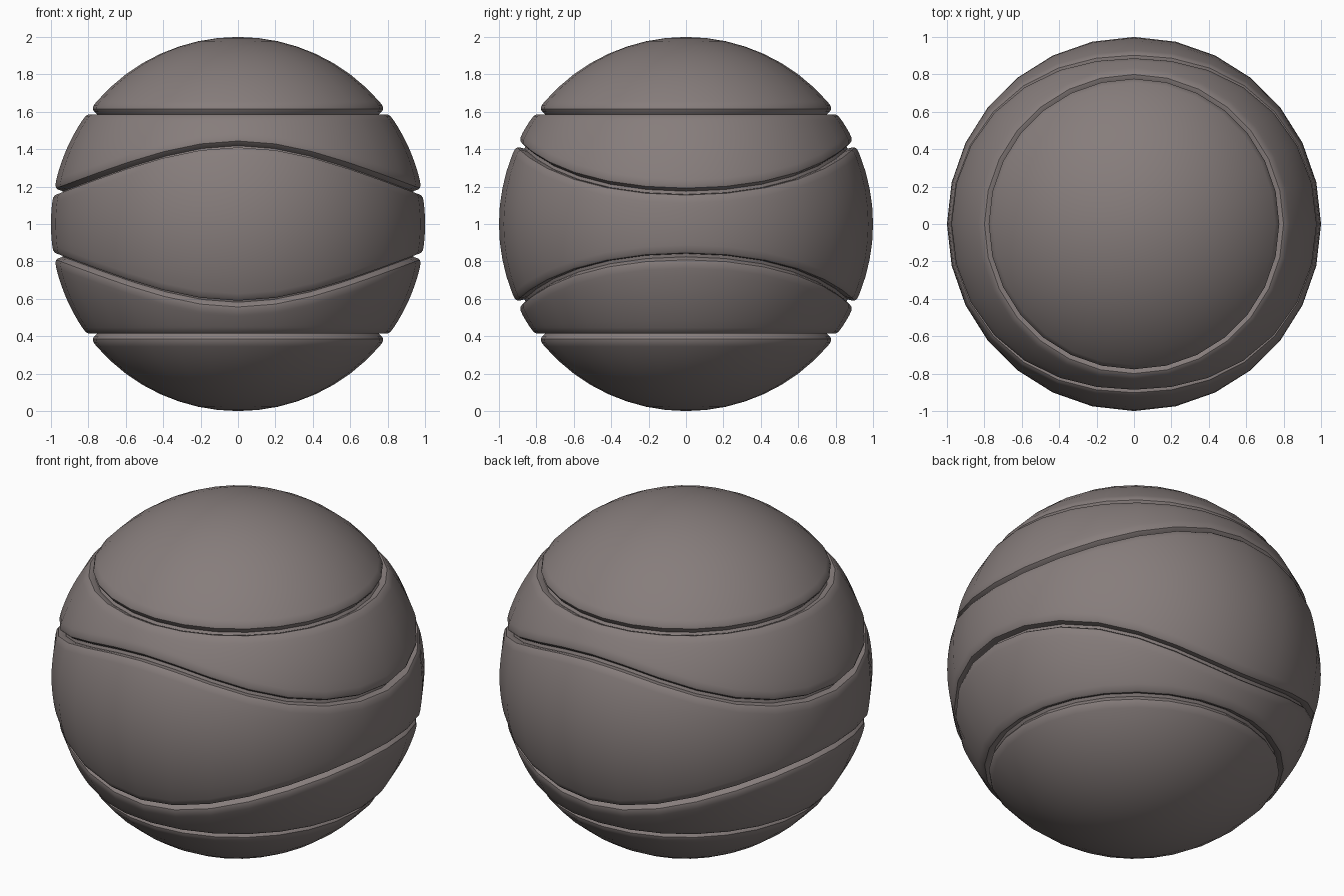
import bpy, bmesh
from math import sin, cos, asin, pi

if "Cube" in bpy.data.objects:
    bpy.data.objects.remove(bpy.data.objects["Cube"])

SEG = 28      # columns round the ball
GAP = 0.013   # half width of a groove, radians

# Groove lines: latitude as a function of the angle round z (0 = +x side)
def cap(t):
    return asin(0.606)

def wave(t):
    return asin(0.295 - 0.128 * cos(2 * t) + 0.0077 * cos(4 * t))

lines = [lambda t: -pi / 2, lambda t: -cap(t), lambda t: -wave(t),
         wave, cap, lambda t: pi / 2]
# Rounded panel lip: (distance from groove line, radius)
lip = [(GAP * 0.7, 0.953), (GAP, 0.978), (GAP + 0.006, 0.991), (GAP + 0.022, 0.9985)]
margin = GAP + 0.05

# Rings from bottom to top
rings = []
for i in range(5):
    lo, hi = lines[i], lines[i + 1]
    first, last = i == 0, i == 4
    if not first:
        rings += [(lambda t, f=lo, d=d: f(t) + d, r) for d, r in lip]
    n = 8
    for k in range(n + 1):
        if (first and k == 0) or (last and k == n):
            continue
        def inner(t, lo=lo, hi=hi, f=k / n, a=0 if first else margin, b=0 if last else margin):
            return (lo(t) + a) * (1 - f) + (hi(t) - b) * f
        rings.append((inner, 1.0))
    if not last:
        rings += [(lambda t, f=hi, d=d: f(t) - d, r) for d, r in reversed(lip)]

# Ball with grooves
bm = bmesh.new()
grid = []
for lat, r in rings:
    row = []
    for j in range(SEG):
        t = 2 * pi * j / SEG
        a = lat(t)
        row.append(bm.verts.new((r * cos(a) * cos(t), r * cos(a) * sin(t), 1 + r * sin(a))))
    grid.append(row)
bottom, top = bm.verts.new((0, 0, 0)), bm.verts.new((0, 0, 2))
for j in range(SEG):
    k = (j + 1) % SEG
    for a, b in zip(grid, grid[1:]):
        bm.faces.new((a[j], a[k], b[k], b[j]))
    bm.faces.new((bottom, grid[0][k], grid[0][j]))
    bm.faces.new((top, grid[-1][j], grid[-1][k]))
mesh = bpy.data.meshes.new("grooved_ball")
bm.to_mesh(mesh)
bm.free()
ball = bpy.data.objects.new("grooved_ball", mesh)
bpy.context.collection.objects.link(ball)

mat = bpy.data.materials.new("warm_grey")
mat.diffuse_color = (0.24, 0.205, 0.2, 1)
mat.use_nodes = True
mat.node_tree.nodes["Principled BSDF"].inputs["Base Color"].default_value = mat.diffuse_color
mesh.materials.append(mat)

bpy.context.view_layer.objects.active = ball
ball.select_set(True)
bpy.ops.object.shade_smooth_by_angle(angle=0.7)
